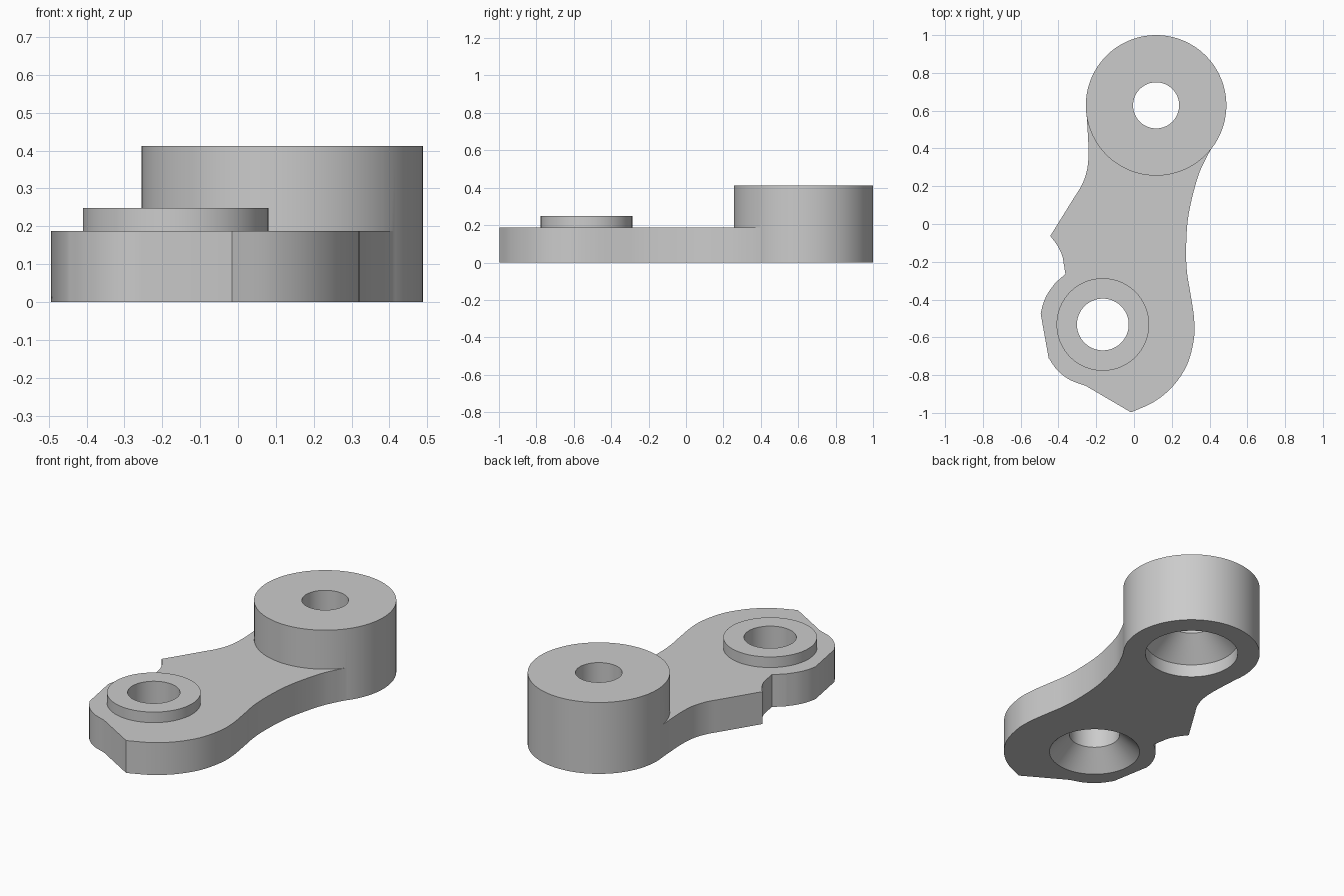
import bpy, bmesh, math

cube = bpy.data.objects.get("Cube")
if cube:
    bpy.data.objects.remove(cube, do_unlink=True)

BOSS = (0.117, 0.628)      # tall end centre
COLLAR = (-0.165, -0.532)  # low end centre

grey = bpy.data.materials.new("light grey")
grey.use_nodes = True
grey.diffuse_color = (0.6, 0.6, 0.6, 1)
grey.node_tree.nodes["Principled BSDF"].inputs["Base Color"].default_value = (0.6, 0.6, 0.6, 1)


def make_object(name, bm):
    bmesh.ops.recalc_face_normals(bm, faces=bm.faces)
    mesh = bpy.data.meshes.new(name)
    bm.to_mesh(mesh)
    bm.free()
    mesh.materials.append(grey)
    obj = bpy.data.objects.new(name, mesh)
    bpy.context.collection.objects.link(obj)
    return obj


def lathe(name, centre, profile, sides=96):
    """Closed solid turned from (radius, z) pairs, bottom to top."""
    bm = bmesh.new()
    rings = [[bm.verts.new((centre[0] + r * math.cos(math.tau * i / sides),
                            centre[1] + r * math.sin(math.tau * i / sides), z))
              for i in range(sides)] for r, z in profile]
    for a, b in zip(rings, rings[1:]):
        for i in range(sides):
            j = (i + 1) % sides
            bm.faces.new((a[i], a[j], b[j], b[i]))
    bm.faces.new(rings[0][::-1])
    bm.faces.new(rings[-1])
    return make_object(name, bm)


def smooth(pts, steps=6):
    """Catmull-Rom curve through the points."""
    ends = [tuple(2 * a - b for a, b in zip(pts[i], pts[j])) for i, j in ((0, 1), (-1, -2))]
    p = [ends[0]] + pts + [ends[1]]
    out = []
    for k in range(1, len(p) - 2):
        for s in range(steps):
            t = s / steps
            out.append(tuple(0.5 * (2 * b + (c - a) * t + (2 * a - 5 * b + 4 * c - d) * t * t
                                    + (3 * b - a - 3 * c + d) * t ** 3)
                             for a, b, c, d in zip(*p[k - 1:k + 3])))
    return out + [pts[-1]]


# Plate outline, one smooth run per edge between corners
runs = [
    [(-0.251, 0.58), (-0.243, 0.45), (-0.241, 0.36), (-0.25, 0.28), (-0.277, 0.205), (-0.32, 0.135)],
    [(-0.443, -0.063), (-0.405, -0.115), (-0.381, -0.165), (-0.372, -0.21), (-0.363, -0.265)],
    [(-0.415, -0.31), (-0.458, -0.37), (-0.482, -0.425), (-0.494, -0.475)],
    [(-0.452, -0.71), (-0.405, -0.775), (-0.34, -0.825), (-0.255, -0.857)],
    [(-0.016, -0.997), (0.105, -0.942), (0.205, -0.86), (0.281, -0.745), (0.317, -0.61),
     (0.318, -0.5), (0.299, -0.37), (0.28, -0.25), (0.276, -0.12), (0.289, 0.05),
     (0.335, 0.24), (0.38, 0.345), (0.422, 0.419)],
]
outline = [p for run in runs for p in smooth(run)] + [BOSS]

bm = bmesh.new()
base = bm.faces.new([bm.verts.new((x, y, 0)) for x, y in outline])
top = bmesh.ops.extrude_face_region(bm, geom=[base])["geom"]
bmesh.ops.translate(bm, vec=(0, 0, 0.187),
                    verts=[v for v in top if isinstance(v, bmesh.types.BMVert)])
link = make_object("link_arm", bm)

# Added ends, then stepped and countersunk bores
parts = [
    (lathe("boss", BOSS, [(0.372, 0), (0.372, 0.412)], 128), "UNION"),
    (lathe("collar", COLLAR, [(0.245, 0.12), (0.245, 0.248)]), "UNION"),
    (lathe("boss_bore", BOSS, [(0.252, -0.1), (0.252, 0.075), (0.122, 0.2), (0.122, 0.6)]), "DIFFERENCE"),
    (lathe("collar_bore", COLLAR, [(0.246, -0.1), (0.246, 0), (0.137, 0.107), (0.137, 0.5)]), "DIFFERENCE"),
]
bpy.ops.object.select_all(action='DESELECT')
link.select_set(True)
bpy.context.view_layer.objects.active = link
for part, operation in parts:
    mod = link.modifiers.new(part.name, 'BOOLEAN')
    mod.operation = operation
    mod.solver = 'EXACT'
    mod.object = part
    bpy.ops.object.modifier_apply(modifier=mod.name)
    bpy.data.objects.remove(part, do_unlink=True)

bpy.ops.object.shade_smooth_by_angle(angle=math.radians(25))
